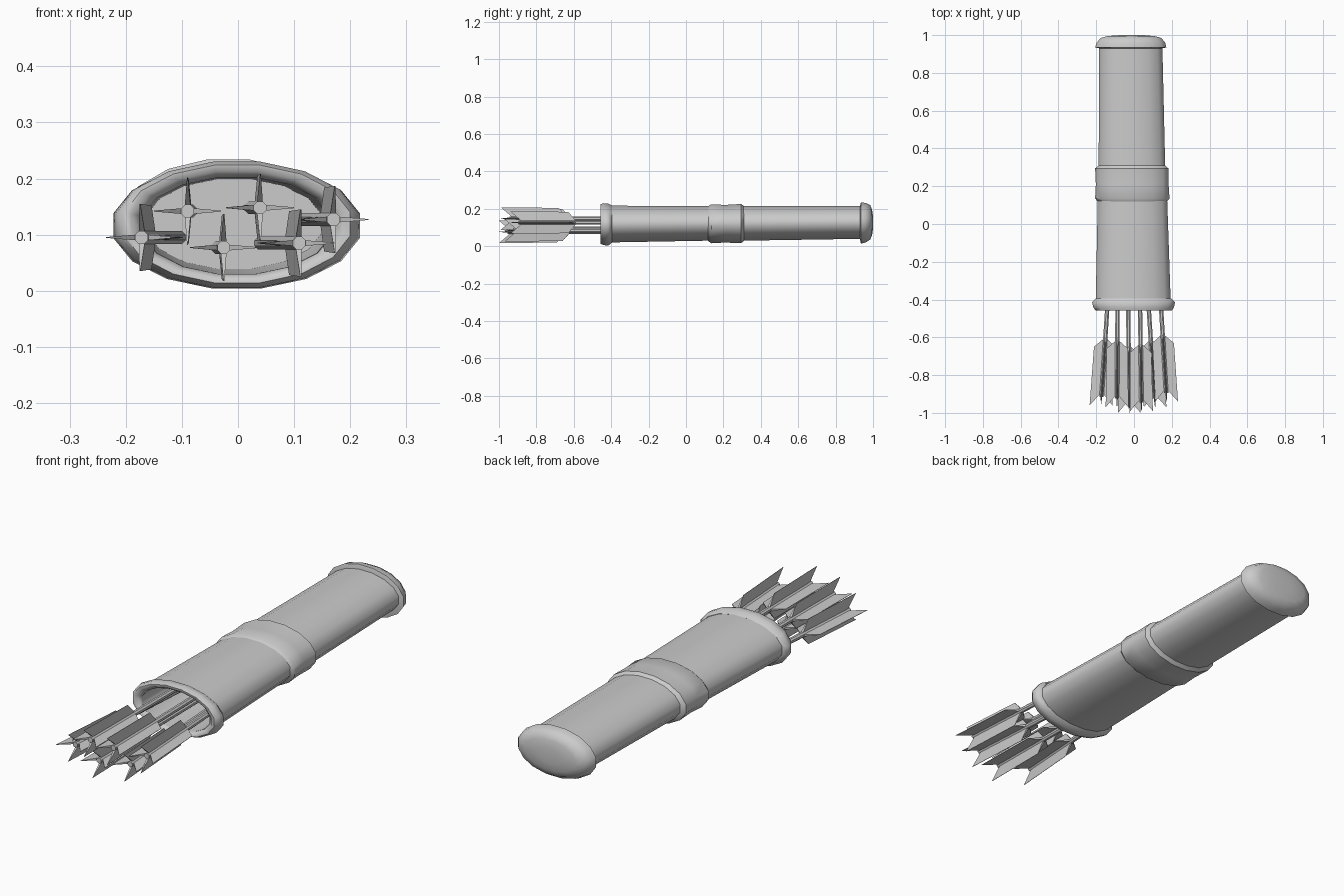
import bpy, bmesh, math
from mathutils import Vector

cube = bpy.data.objects.get("Cube")
if cube:
    bpy.data.objects.remove(cube)

grey = bpy.data.materials.new("plain grey")
grey.use_nodes = True
colour = (0.6, 0.6, 0.6, 1)
grey.diffuse_color = colour
grey.node_tree.nodes["Principled BSDF"].inputs["Base Color"].default_value = colour


def finish(name, bm, smooth=None):
    bmesh.ops.recalc_face_normals(bm, faces=bm.faces)
    mesh = bpy.data.meshes.new(name)
    bm.to_mesh(mesh)
    bm.free()
    mesh.materials.append(grey)
    obj = bpy.data.objects.new(name, mesh)
    bpy.context.collection.objects.link(obj)
    if smooth:
        bpy.ops.object.select_all(action="DESELECT")
        obj.select_set(True)
        bpy.context.view_layer.objects.active = obj
        bpy.ops.object.shade_smooth_by_angle(angle=math.radians(smooth))
    return obj


def loft(name, rings, sides=16, closed=False, smooth=40):
    """Oval tube through rings of (y, x min, x max, z min, z max)."""
    bm = bmesh.new()
    loops = []
    for y, x0, x1, z0, z1 in rings:
        # stretch so that the flats of the polygon reach the given limits
        k = 1 / math.cos(math.pi / sides)
        loop = []
        for i in range(sides):
            a = 2 * math.pi * (i + 0.5) / sides
            loop.append(bm.verts.new(((x0 + x1) / 2 + (x1 - x0) / 2 * k * math.cos(a), y,
                                      (z0 + z1) / 2 + (z1 - z0) / 2 * k * math.sin(a))))
        loops.append(loop)
    pairs = list(zip(loops, loops[1:]))
    if closed:
        pairs.append((loops[-1], loops[0]))
    else:
        bm.faces.new(loops[0])
        bm.faces.new(loops[-1])
    for a, b in pairs:
        for i in range(sides):
            j = (i + 1) % sides
            bm.faces.new((a[i], a[j], b[j], b[i]))
    return finish(name, bm, smooth)


# Quiver tube: outer wall, rolled over at the mouth into a hollow inside
loft("quiver_body", [
    (0.95, -0.185, 0.150, 0.04, 0.215),
    (0.31, -0.187, 0.165, 0.03, 0.215),
    (0.12, -0.192, 0.176, 0.03, 0.215),
    (-0.43, -0.203, 0.195, 0.02, 0.217),
    (-0.44, -0.170, 0.166, 0.03, 0.202),
    (0.80, -0.155, 0.130, 0.05, 0.195),
    (0.90, -0.100, 0.080, 0.08, 0.165),
])

# Rolled lip around the mouth
loft("mouth_rim", [
    (-0.395, -0.203, 0.198, 0.020, 0.217),
    (-0.415, -0.222, 0.217, 0.004, 0.228),
    (-0.440, -0.216, 0.212, 0.006, 0.230),
    (-0.458, -0.203, 0.200, 0.014, 0.224),
    (-0.457, -0.190, 0.186, 0.022, 0.213),
    (-0.440, -0.172, 0.168, 0.030, 0.202),
    (-0.400, -0.171, 0.167, 0.030, 0.202),
], closed=True, smooth=60)

# Raised band round the middle
loft("middle_band", [
    (0.118, -0.190, 0.174, 0.028, 0.214),
    (0.135, -0.206, 0.188, 0.016, 0.224),
    (0.210, -0.202, 0.183, 0.020, 0.221),
    (0.295, -0.206, 0.182, 0.016, 0.226),
    (0.310, -0.186, 0.164, 0.030, 0.214),
])

# Domed cap closing the far end
loft("end_cap", [
    (0.930, -0.184, 0.150, 0.040, 0.215),
    (0.935, -0.206, 0.171, 0.014, 0.234),
    (0.960, -0.198, 0.165, 0.020, 0.232),
    (0.985, -0.176, 0.145, 0.036, 0.220),
    (0.995, -0.140, 0.108, 0.060, 0.195),
    (1.000, -0.075, 0.045, 0.095, 0.160),
], smooth=50)


def arrow(number, x, z, tail, slope):
    """Shaft with a four-vane swallow-tailed fletching, leaning by slope in x."""
    def place(y, across=0, up=0):
        return Vector((x + slope * (y - tail) + across, y, z + up))

    # Shaft
    r = 0.0115
    rings = [(y, p.x - s, p.x + s, z - s, z + s)
             for y, s in ((tail + 0.045, r), (0.5, r))
             for p in [place(y)]]
    loft(f"arrow_shaft_{number}", rings, sides=8)

    # Vanes: thick at the shaft, sharp at the outer edge
    bm = bmesh.new()
    outline = [(0.36, 0.0), (0.31, 0.057), (0.0, 0.060), (0.07, 0.0)]
    for ux, uz in ((1, 0), (0, 1), (-1, 0), (0, -1)):
        sides = []
        for t in (-1, 1):
            loop = []
            for along, out in outline:
                thick = t * (0.0008 if out else 0.006)
                loop.append(bm.verts.new(place(tail + along, ux * out - uz * thick,
                                               uz * out + ux * thick)))
            sides.append(loop)
        a, b = sides
        bm.faces.new(a)
        bm.faces.new(b[::-1])
        for i in range(4):
            j = (i + 1) % 4
            bm.faces.new((a[i], b[i], b[j], a[j]))
    finish(f"arrow_vanes_{number}", bm)


# Arrows: x, z and y of the tail, then sideways lean
arrows = [
    (-0.175, 0.095, -0.96, 0.065),
    (-0.090, 0.142, -0.97, 0.005),
    (-0.025, 0.077, -1.00, -0.010),
    (0.040, 0.148, -0.99, -0.015),
    (0.112, 0.085, -0.97, -0.065),
    (0.173, 0.127, -0.94, -0.060),
]
for n, values in enumerate(arrows, 1):
    arrow(n, *values)
